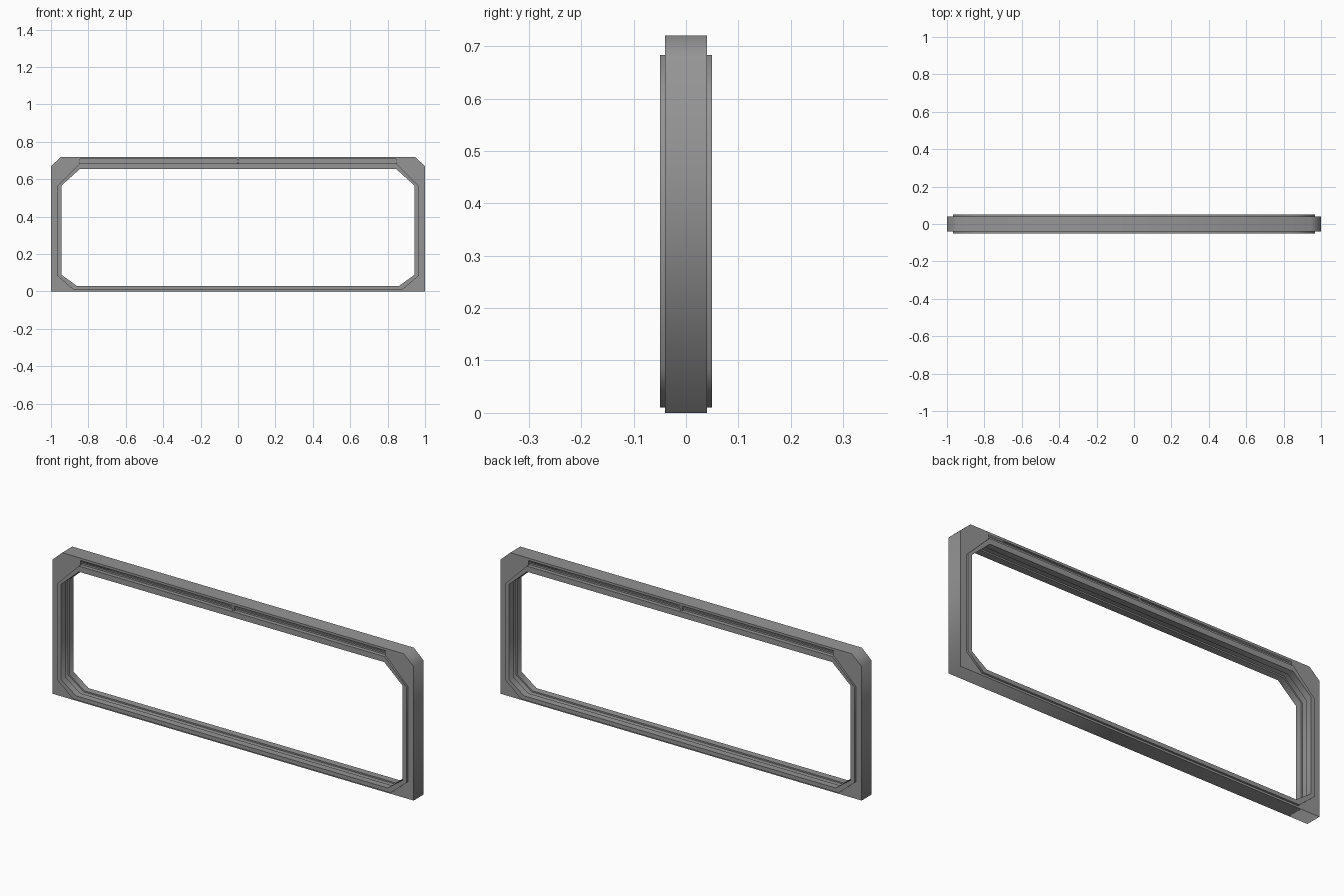
import bpy
import math

if "Cube" in bpy.data.objects:
    bpy.data.objects.remove(bpy.data.objects["Cube"], do_unlink=True)

grey = bpy.data.materials.new("frame_grey")
grey.use_nodes = True
grey.diffuse_color = (0.3, 0.3, 0.3, 1)
grey.node_tree.nodes["Principled BSDF"].inputs["Base Color"].default_value = (0.3, 0.3, 0.3, 1)


def mirrored(half):
    """Close a right-hand outline (bottom to top) with its mirror image."""
    return half + [(-x, z) for x, z in reversed(half)]


def octagon(side, low, high, bottom, top):
    """Outline with cut corners; bottom and top are (x, z) where each cut ends."""
    return mirrored([(bottom, low[0]), (side, low[1]), (side, high[0]), (top, high[1])])


def slab(name, loops, y0, y1):
    """Fill outlines in the xz plane (inner loops are holes) between two depths."""
    curve = bpy.data.curves.new(name, 'CURVE')
    curve.dimensions = '2D'
    curve.fill_mode = 'BOTH'
    curve.extrude = abs(y1 - y0) / 2
    for loop in loops:
        spline = curve.splines.new('POLY')
        spline.points.add(len(loop) - 1)
        for point, (x, z) in zip(spline.points, loop):
            point.co = (x, z, 0, 1)
        spline.use_cyclic_u = True
    obj = bpy.data.objects.new(name, curve)
    bpy.context.collection.objects.link(obj)
    obj.rotation_euler.x = math.pi / 2
    obj.location.y = (y0 + y1) / 2
    bpy.ops.object.select_all(action='DESELECT')
    obj.select_set(True)
    bpy.context.view_layer.objects.active = obj
    bpy.ops.object.convert(target='MESH')
    obj = bpy.context.view_layer.objects.active
    obj.data.materials.clear()
    obj.data.materials.append(grey)
    return obj


outer = mirrored([(1, 0), (1, 0.67), (0.945, 0.72)])
opening = octagon(0.945, (0.03, 0.09), (0.565, 0.655), 0.862, 0.845)
channel = octagon(0.952, (0.023, 0.087), (0.568, 0.662), 0.865, 0.848)
trim_edge = octagon(0.968, (0.01, 0.085), (0.562, 0.683), 0.88, 0.847)

# Face opening rises behind the top trim to leave a long groove
notched = mirrored([(0.865, 0.023), (0.952, 0.087), (0.952, 0.568),
                    (0.845, 0.665), (0.845, 0.708)])

# Central body with the shallow channel around the opening
slab("frame_core", [outer, channel], -0.03, 0.03)

for side, label in ((-1, "front"), (1, "back")):
    # Outer face layer with corner plates and top lip
    slab(label + "_face", [outer, notched], side * 0.03, side * 0.04)
    # Raised trim lining the opening
    slab(label + "_trim", [trim_edge, opening], side * 0.016, side * 0.05)
    # Small joint cover in the top groove
    joint = mirrored([(0.006, 0.68), (0.006, 0.71)])
    slab(label + "_joint", [joint], side * 0.029, side * 0.039)
    # Thin bead running along the groove
    bead = mirrored([(0.845, 0.693), (0.845, 0.7)])
    slab(label + "_bead", [bead], side * 0.029, side * 0.036)
